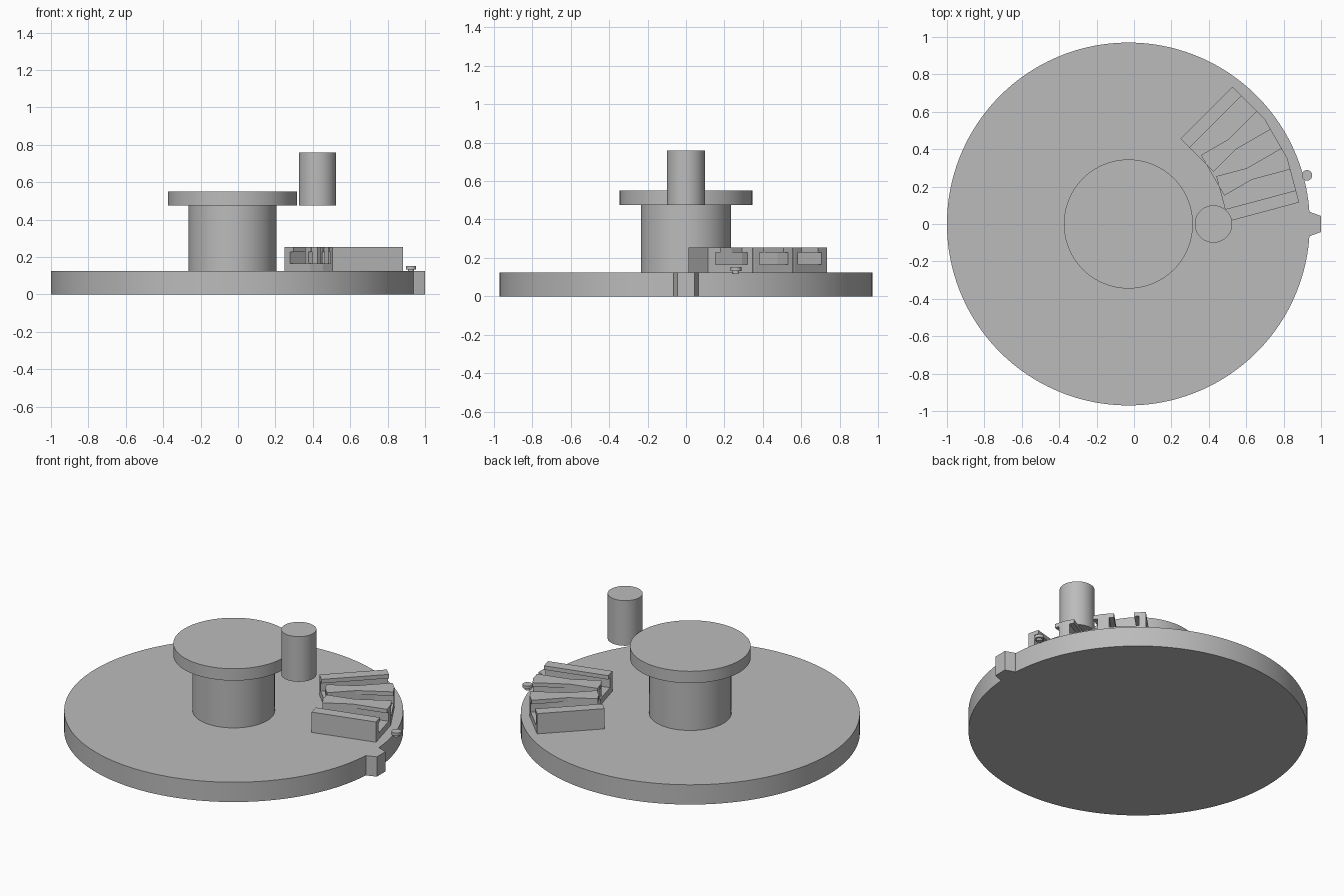
import bpy
import bmesh
from math import radians
from mathutils import Matrix, Vector

if "Cube" in bpy.data.objects:
    bpy.data.objects.remove(bpy.data.objects["Cube"], do_unlink=True)

grey = bpy.data.materials.new("plain grey")
grey.use_nodes = True
grey.diffuse_color = (0.5, 0.5, 0.5, 1)
grey.node_tree.nodes["Principled BSDF"].inputs["Base Color"].default_value = grey.diffuse_color

AXIS = -0.03      # x of the turntable axis
DECK = 0.125      # top of the base disc


def cylinder(name, x, y, radius, low, high, sides=96):
    bpy.ops.mesh.primitive_cylinder_add(
        vertices=sides, radius=radius, depth=high - low,
        location=(x, y, (low + high) / 2))
    obj = bpy.context.object
    obj.name = name
    obj.data.materials.append(grey)
    bpy.ops.object.shade_smooth_by_angle()
    return obj


def prism(name, outline, direction, matrix=Matrix()):
    """Extrude a closed outline of 3D points along a direction."""
    bm = bmesh.new()
    face = bm.faces.new([bm.verts.new(p) for p in outline])
    moved = bmesh.ops.extrude_face_region(bm, geom=[face])["geom"]
    bmesh.ops.translate(bm, vec=Vector(direction),
                        verts=[v for v in moved if isinstance(v, bmesh.types.BMVert)])
    bmesh.ops.recalc_face_normals(bm, faces=bm.faces)
    bm.transform(matrix)
    mesh = bpy.data.meshes.new(name)
    bm.to_mesh(mesh)
    bm.free()
    mesh.materials.append(grey)
    obj = bpy.data.objects.new(name, mesh)
    bpy.context.collection.objects.link(obj)
    return obj


# Base disc, column, cap and raised pin
cylinder("base_disc", AXIS, 0, 0.97, 0, DECK, 192)
cylinder("column", AXIS, 0, 0.235, DECK, 0.475)
cylinder("cap", AXIS, 0, 0.345, 0.475, 0.55, 128)
cylinder("raised_pin", 0.425, 0, 0.1, 0.475, 0.76)

# Small stop peg on the rim
cylinder("peg_stem", 0.925, 0.26, 0.017, DECK - 0.005, 0.137, 32)
cylinder("peg_head", 0.925, 0.26, 0.028, 0.133, 0.152, 32)

# Tapered pointer tab on the rim
tab = [(0.92, -0.066), (0.945, -0.063), (1.0, -0.043)]
tab += [(x, -y) for x, y in reversed(tab)]
prism("pointer_tab", [(x, y, 0) for x, y in tab], (0, 0, DECK))

# Three radial blocks with T-slots, fanned around the axis and merged
half = [(0.125, DECK), (0.125, 0.253), (0.058, 0.253),
        (0.058, 0.228), (0.086, 0.228), (0.086, 0.165)]
section = half + [(-y, z) for y, z in reversed(half)]
INNER, OUTER = 0.52, 0.912
blocks = []
for angle in (15, 30, 45):
    place = Matrix.Translation((AXIS, 0, 0)) @ Matrix.Rotation(radians(angle), 4, "Z")
    blocks.append(prism("slotted_block", [(INNER, y, z) for y, z in section],
                        (OUTER - INNER, 0, 0), place))

main = blocks[0]
bpy.context.view_layer.objects.active = main
for other in blocks[1:]:
    union = main.modifiers.new("merge", "BOOLEAN")
    union.operation = "UNION"
    union.solver = "EXACT"
    union.object = other
    bpy.ops.object.modifier_apply(modifier=union.name)
    bpy.data.objects.remove(other, do_unlink=True)
main.name = "slotted_fan"
